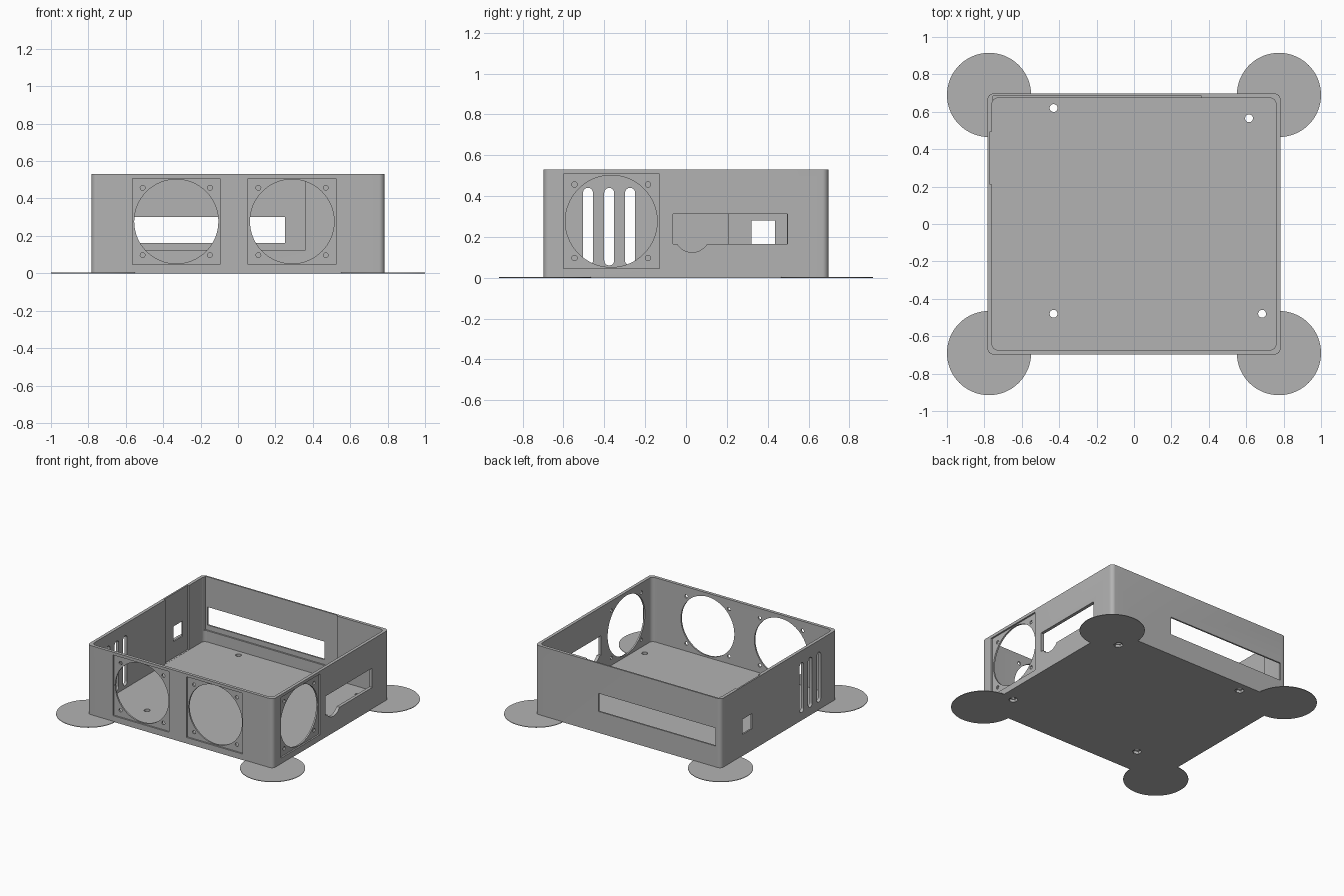
import bpy, bmesh, math
from mathutils import Matrix, Vector

default = bpy.data.objects.get("Cube")
if default:
    bpy.data.objects.remove(default, do_unlink=True)

grey = bpy.data.materials.new("light grey plastic")
grey.use_nodes = True
colour = (0.45, 0.45, 0.45, 1)
grey.diffuse_color = colour
grey.node_tree.nodes["Principled BSDF"].inputs["Base Color"].default_value = colour

HX, HY, H = 0.783, 0.697, 0.53      # half width, half depth, height
WALL, FLOOR = 0.024, 0.04
STEP = 0.012                        # depth of wall recesses
FAN_Z = 0.277


def add_object(name, bm):
    mesh = bpy.data.meshes.new(name)
    bm.to_mesh(mesh)
    bm.free()
    mesh.materials.append(grey)
    obj = bpy.data.objects.new(name, mesh)
    bpy.context.collection.objects.link(obj)
    return obj


def box(name, x, y, z, radius=0):
    """Box from three (min, max) ranges, with optional rounded upright edges."""
    bm = bmesh.new()
    bmesh.ops.create_cube(bm, size=1)
    for v in bm.verts:
        for i, (lo, hi) in enumerate((x, y, z)):
            v.co[i] = lo if v.co[i] < 0 else hi
    if radius:
        upright = [e for e in bm.edges
                   if abs(e.verts[0].co.z - e.verts[1].co.z) > 0.01]
        bmesh.ops.bevel(bm, geom=upright, offset=radius, segments=8,
                        profile=0.5, affect='EDGES')
    return add_object(name, bm)


def cylinder(name, centre, radius, length, axis="Z", sides=64):
    bm = bmesh.new()
    turn = Vector((0, 0, 1)).rotation_difference(
        Vector([float(a == axis) for a in "XYZ"])).to_matrix().to_4x4()
    bmesh.ops.create_cone(bm, cap_ends=True, segments=sides, radius1=radius,
                          radius2=radius, depth=length,
                          matrix=Matrix.Translation(centre) @ turn)
    return add_object(name, bm)


case = box("case", (-HX, HX), (-HY, HY), (0, H), 0.03)
helpers = []


def combine(tool, operation='DIFFERENCE'):
    tool.hide_render = True
    helpers.append(tool)
    mod = case.modifiers.new(tool.name, 'BOOLEAN')
    mod.operation, mod.solver, mod.object = operation, 'EXACT', tool


def cut_box(x, y, z, radius=0):
    combine(box("box_cutter", x, y, z, radius))


def cut_hole(centre, radius, length=0.2, axis="Z", sides=32):
    combine(cylinder("hole_cutter", centre, radius, length, axis, sides))


# Round pads under the corners
for sx in (-1, 1):
    for sy in (-1, 1):
        combine(cylinder("corner_pad", (sx * 0.775, sy * 0.69, 0.002),
                         0.225, 0.004), 'UNION')

# Open inside
cut_box((WALL - HX, HX - WALL), (WALL - HY, HY - WALL), (FLOOR, 0.7), 0.03)


# Fan mounts: square outer recess, large opening, four screw holes
def fan_mount(axis, along):
    span = (along - 0.235, along + 0.235)
    height = (FAN_Z - 0.231, FAN_Z + 0.231)
    if axis == "Y":
        cut_box(span, (-0.8, STEP - HY), height)
    else:
        cut_box((HX - STEP, 0.9), span, height)

    def spot(u, v):
        return ((along + u, -HY, FAN_Z + v) if axis == "Y"
                else (HX, along + u, FAN_Z + v))
    cut_hole(spot(0, 0), 0.225, axis=axis, sides=64)
    for u in (-0.18, 0.18):
        for v in (-0.18, 0.18):
            cut_hole(spot(u, v), 0.013, axis=axis, sides=16)


fan_mount("Y", -0.33)
fan_mount("Y", 0.289)
fan_mount("X", -0.366)

# Right side port window with a round notch
cut_box((HX - 0.1, HX + 0.1), (-0.063, 0.497), (0.165, 0.313))
cut_hole((HX, 0.03, 0.212), 0.087, axis="X", sides=48)

# Back wall slot and inner recess
cut_box((-0.735, 0.25), (HY - 0.1, HY + 0.1), (0.163, 0.3))
cut_box((-0.755, 0.362), (HY - 0.08, HY - STEP), (0.125, 0.7))

# Left wall inner recess and square port
cut_box((STEP - HX, -0.7), (0.21, 0.495), (FLOOR + 0.001, 0.7))
cut_box((-HX - 0.1, -HX + 0.1), (0.322, 0.436), (0.165, 0.28))

# Left wall vent slots with round ends
for y in (-0.48, -0.376, -0.274):
    cut_box((-HX - 0.1, -HX + 0.1), (y - 0.0245, y + 0.0245), (0.085, 0.416))
    for z in (0.085, 0.416):
        cut_hole((-HX, y, z), 0.0245, axis="X", sides=24)

# Floor screw holes with six-sided nut pockets below
for x, y in ((-0.43, 0.62), (0.615, 0.565), (-0.43, -0.48), (0.685, -0.48)):
    cut_hole((x, y, 0), 0.021)
    cut_hole((x, y, 0), 0.033, 0.04, sides=6)

# Keep the finished shape and drop the helpers
bpy.context.view_layer.update()
graph = bpy.context.evaluated_depsgraph_get()
finished = bpy.data.meshes.new_from_object(case.evaluated_get(graph))
case.modifiers.clear()
case.data = finished
finished.materials.clear()
finished.materials.append(grey)
for tool in helpers:
    bpy.data.objects.remove(tool, do_unlink=True)

# Smooth curved walls, keep hard corners
bpy.ops.object.select_all(action='DESELECT')
case.select_set(True)
bpy.context.view_layer.objects.active = case
bpy.ops.object.shade_smooth_by_angle(angle=math.radians(30))
